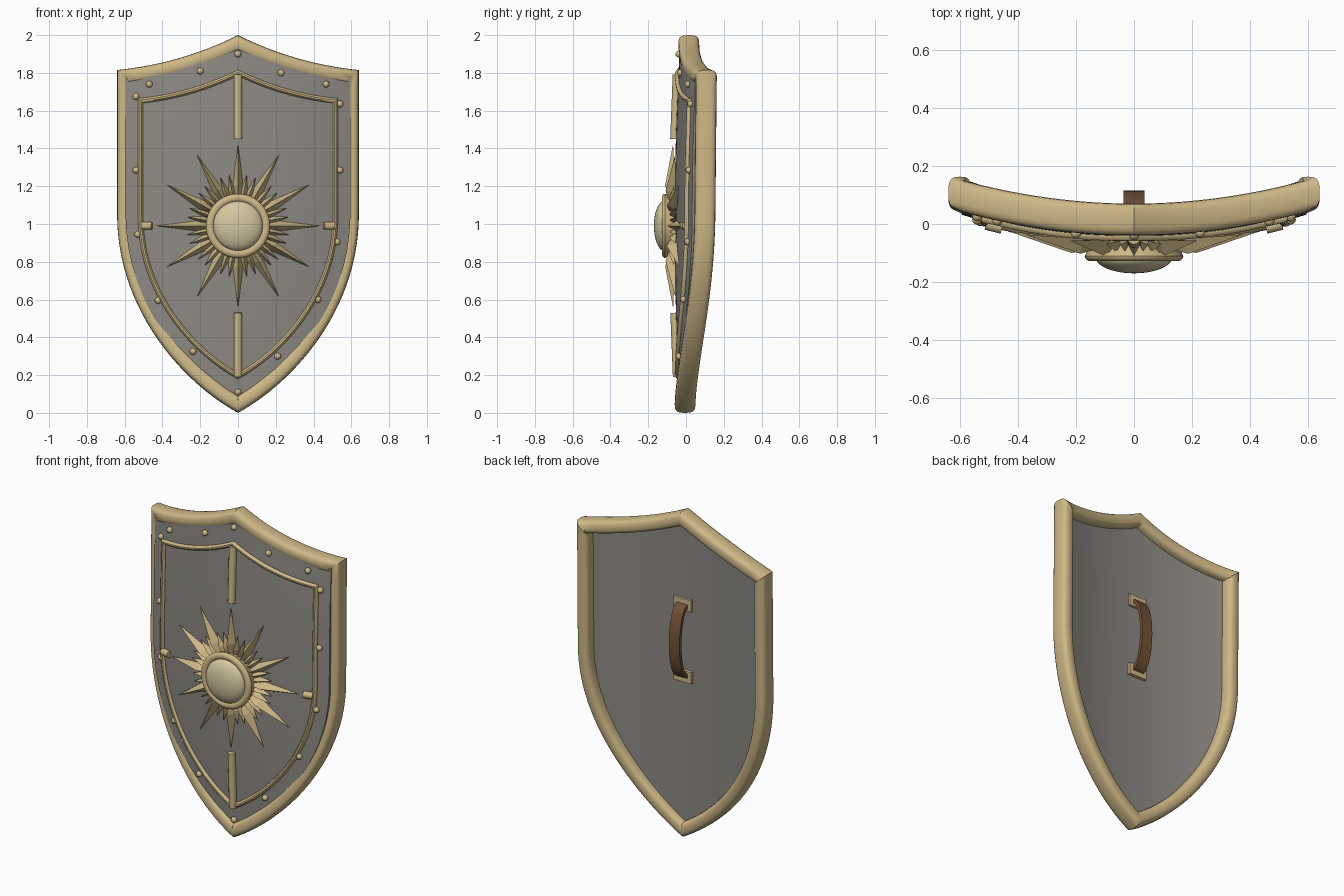
import bpy, bmesh, math
from mathutils import Vector

if "Cube" in bpy.data.objects:
    bpy.data.objects.remove(bpy.data.objects["Cube"])


def mat(name, r, g, b):
    m = bpy.data.materials.new(name)
    m.diffuse_color = (r, g, b, 1)
    m.use_nodes = True
    m.node_tree.nodes["Principled BSDF"].inputs["Base Color"].default_value = m.diffuse_color
    return m


GOLD = mat("warm_gold", 0.62, 0.48, 0.24)
PALE = mat("pale_gold", 0.66, 0.58, 0.36)
STEEL = mat("grey_steel", 0.27, 0.255, 0.235)
LEATHER = mat("brown_leather", 0.17, 0.085, 0.04)
ZC = 0.99  # height of the sun centre


def finish(name, bm, material, angle=35):
    bmesh.ops.recalc_face_normals(bm, faces=bm.faces)
    me = bpy.data.meshes.new(name)
    bm.to_mesh(me)
    bm.free()
    me.materials.append(material)
    ob = bpy.data.objects.new(name, me)
    bpy.context.collection.objects.link(ob)
    if angle:
        bpy.ops.object.select_all(action='DESELECT')
        ob.select_set(True)
        bpy.context.view_layer.objects.active = ob
        bpy.ops.object.shade_smooth_by_angle(angle=math.radians(angle))
    return ob


# Curved surfaces: front of panel, back of panel, middle of rim
def front(x, z):
    return -0.06 + 0.02 * ((z - 1) / 0.8) ** 2 + 0.107 * (x / 0.64) ** 2


def rim_mid(x, z):
    return -0.005 + 0.01 * z + 0.095 * (x / 0.64) ** 2


def back(x, z):
    return rim_mid(x, z) + 0.012


def bezier(pts, n):
    out = []
    for i in range(n + 1):
        p = [Vector(q) for q in pts]
        while len(p) > 1:
            p = [a.lerp(b, i / n) for a, b in zip(p, p[1:])]
        out.append(p[0])
    return out


# Heater outline as x, z: concave top, straight sides, pointed foot
top = bezier([(0, 2.0), (0.3, 1.85), (0.64, 1.815)], 14)
straight = [Vector((0.64, 1.815 - 0.765 * i / 8)) for i in range(1, 8)]
low = bezier([(0.64, 1.05), (0.64, 0.55), (0.3, 0.165), (0, 0.0)], 28)
half = top + straight + low
outline = half + [Vector((-p.x, p.y)) for p in half[-2:0:-1]]


def inset(loop, d):
    res = []
    for i, p in enumerate(loop):
        a = (p - loop[i - 1]).normalized()
        b = (loop[(i + 1) % len(loop)] - p).normalized()
        n1, n2 = Vector((a.y, -a.x)), Vector((b.y, -b.x))
        res.append(p + (n1 + n2) * (d / (1 + n1.dot(n2))))
    return res


def sweep(name, loop, profile, surf, material):
    """Frame following the outline; profile is (inset, depth) pairs."""
    bm = bmesh.new()
    rings = []
    for d, y in profile:
        rings.append([bm.verts.new((q.x, surf(p.x, p.y) + y, q.y))
                      for p, q in zip(loop, inset(loop, d))])
    n = len(loop)
    for r, s in zip(rings, rings[1:] + rings[:1]):
        for i in range(n):
            j = (i + 1) % n
            bm.faces.new((r[i], r[j], s[j], s[i]))
    return finish(name, bm, material, 40)


def oval(cx, a, b, power, n):
    pts = []
    for i in range(n):
        c, s = math.cos(math.tau * i / n), math.sin(math.tau * i / n)
        pts.append((cx + a * math.copysign(abs(c) ** power, c),
                    b * math.copysign(abs(s) ** power, s)))
    return pts


# Heavy rim and thin inner trim
sweep("rim", outline, oval(0.04, 0.04, 0.055, 0.65, 20), rim_mid, GOLD)
small = [Vector((p.x * 0.805, ZC + (p.y - ZC) * 0.803)) for p in outline]
sweep("inner_trim", small, oval(0, 0.014, 0.018, 1, 10), front, GOLD)

# Grey panel, gridded in columns between its lower and upper edges
core = inset(outline, 0.045)
c_top, c_low = core[:15], core[len(top) + len(straight):len(half)]


def edge_z(line, x):
    line = sorted(line, key=lambda p: p.x)
    for a, b in zip(line, line[1:]):
        if x <= b.x:
            return a.y + (b.y - a.y) * max(0, x - a.x) / max(1e-6, b.x - a.x)
    return line[-1].y


bm = bmesh.new()
W, NC, NR = 0.595, 40, 28
sheets = []
for surf in (front, back):
    cols = []
    for i in range(NC + 1):
        x = W * math.sin(math.pi * (i / NC - 0.5))
        z0, z1 = edge_z(c_low, abs(x)), edge_z(c_top, abs(x))
        zs = [z0 + (z1 - z0) * j / NR for j in range(NR + 1)]
        cols.append([bm.verts.new((x, surf(x, z), z)) for z in zs])
    for a, b in zip(cols, cols[1:]):
        for j in range(NR):
            bm.faces.new((a[j], b[j], b[j + 1], a[j + 1]))
    sheets.append(cols)
bmesh.ops.bridge_loops(bm, edges=[e for e in bm.edges if e.is_boundary])
finish("panel", bm, STEEL, 40)


# Ribs on the panel: two upright, two short side stubs
def rod(name, a, b, r):
    p, q = [Vector((x, front(x, z) - 0.008, z)) for x, z in (a, b)]
    bm = bmesh.new()
    bmesh.ops.create_cone(bm, cap_ends=True, segments=12, radius1=r, radius2=r, depth=(q - p).length)
    ob = finish(name, bm, GOLD)
    ob.location = (p + q) / 2
    ob.rotation_euler = (q - p).to_track_quat('Z', 'Y').to_euler()


rod("upper_rib", (0, 1.45), (0, 1.79), 0.022)
rod("lower_rib", (0, 0.19), (0, 0.53), 0.022)
rod("left_stub", (-0.51, ZC), (-0.455, ZC), 0.02)
rod("right_stub", (0.51, ZC), (0.455, ZC), 0.02)

# Rivets between rim and trim
bm = bmesh.new()
for x, z in [(0, 1.9), (-.2, 1.81), (.228, 1.8), (-.47, 1.74), (.466, 1.74), (-.54, 1.675),
             (.54, 1.635), (-.54, 1.285), (.54, 1.285), (-.53, .945), (.524, .905),
             (-.423, .595), (.423, .6), (-.238, .325), (.21, .3), (0, .11)]:
    g = bmesh.ops.create_uvsphere(bm, u_segments=12, v_segments=8, radius=0.018)
    bmesh.ops.translate(bm, verts=g["verts"], vec=(x, front(x, z) - 0.003, z))
finish("rivets", bm, GOLD, 60)

# Sun rays: ridged spikes lying on the panel
bm = bmesh.new()
for k in range(36):
    t = math.tau * k / 36
    long = k % 3 == 0
    tip, mid, w, h = (0.435, 0.215, 0.027, 0.052) if long else (0.275, 0.19, 0.017, 0.035)

    def at(r, side, up):
        x = r * math.sin(t) + side * math.cos(t)
        z = ZC + r * math.cos(t) - side * math.sin(t)
        return bm.verts.new((x, front(x, z) - up, z))

    base, ridge, end = at(0.11, 0, 0.02), at(mid, 0, h), at(tip, 0, 0.014)
    l, r = at(mid, -w, 0), at(mid, w, 0)
    for f in ((base, l, ridge), (base, ridge, r), (end, ridge, l), (end, r, ridge),
              (base, r, l), (end, l, r)):
        bm.faces.new(f)
finish("sun_rays", bm, GOLD, 0)


# Sun boss, turned around the y axis from (radius, y) profiles
def lathe(name, prof, material, n=40):
    bm = bmesh.new()
    vs = [bm.verts.new((r, y, ZC)) for r, y in prof]
    edges = [bm.edges.new(p) for p in zip(vs, vs[1:])]
    bmesh.ops.spin(bm, geom=vs + edges, cent=(0, 0, ZC), axis=(0, 1, 0), angle=math.tau, steps=n)
    bmesh.ops.remove_doubles(bm, verts=bm.verts, dist=1e-4)
    finish(name, bm, material, 40)


ring = [(0.148 + 0.022 * math.cos(i * math.pi / 8), -0.11 - 0.018 * math.sin(i * math.pi / 8))
        for i in range(9)]
lathe("sun_ring", [(0.155, -0.05), (0.165, -0.1)] + ring + [(0.12, -0.06)], GOLD)
lathe("sun_dome", [(0.132 * math.cos(i * math.pi / 20), -0.115 - 0.055 * math.sin(i * math.pi / 20))
                   for i in range(11)], PALE)

# Back grip: two mounting plates and an arched strap
for name, z in (("lower_grip_plate", 0.99), ("upper_grip_plate", 1.43)):
    bm = bmesh.new()
    bmesh.ops.create_cube(bm, size=1)
    bmesh.ops.scale(bm, verts=bm.verts, vec=(0.12, 0.03, 0.07))
    bmesh.ops.translate(bm, verts=bm.verts, vec=(0, 0.022, z))
    finish(name, bm, GOLD, 0)
bm = bmesh.new()
rows = []
for i in range(21):
    a = math.pi * i / 20
    z, s = 1.21 - 0.22 * math.cos(a), math.sin(a) ** 0.9
    rows.append([bm.verts.new((x, y, 1.21 + (z - 1.21) * f)) for x, y, f in (
        (-0.036, 0.02 + 0.075 * s, 0.93), (0.036, 0.02 + 0.075 * s, 0.93),
        (0.036, 0.025 + 0.09 * s, 1.03), (-0.036, 0.025 + 0.09 * s, 1.03))])
for a, b in zip(rows, rows[1:]):
    for j in range(4):
        bm.faces.new((a[j], a[(j + 1) % 4], b[(j + 1) % 4], b[j]))
bm.faces.new(rows[0])
bm.faces.new(rows[-1])
finish("grip_strap", bm, LEATHER, 35)
